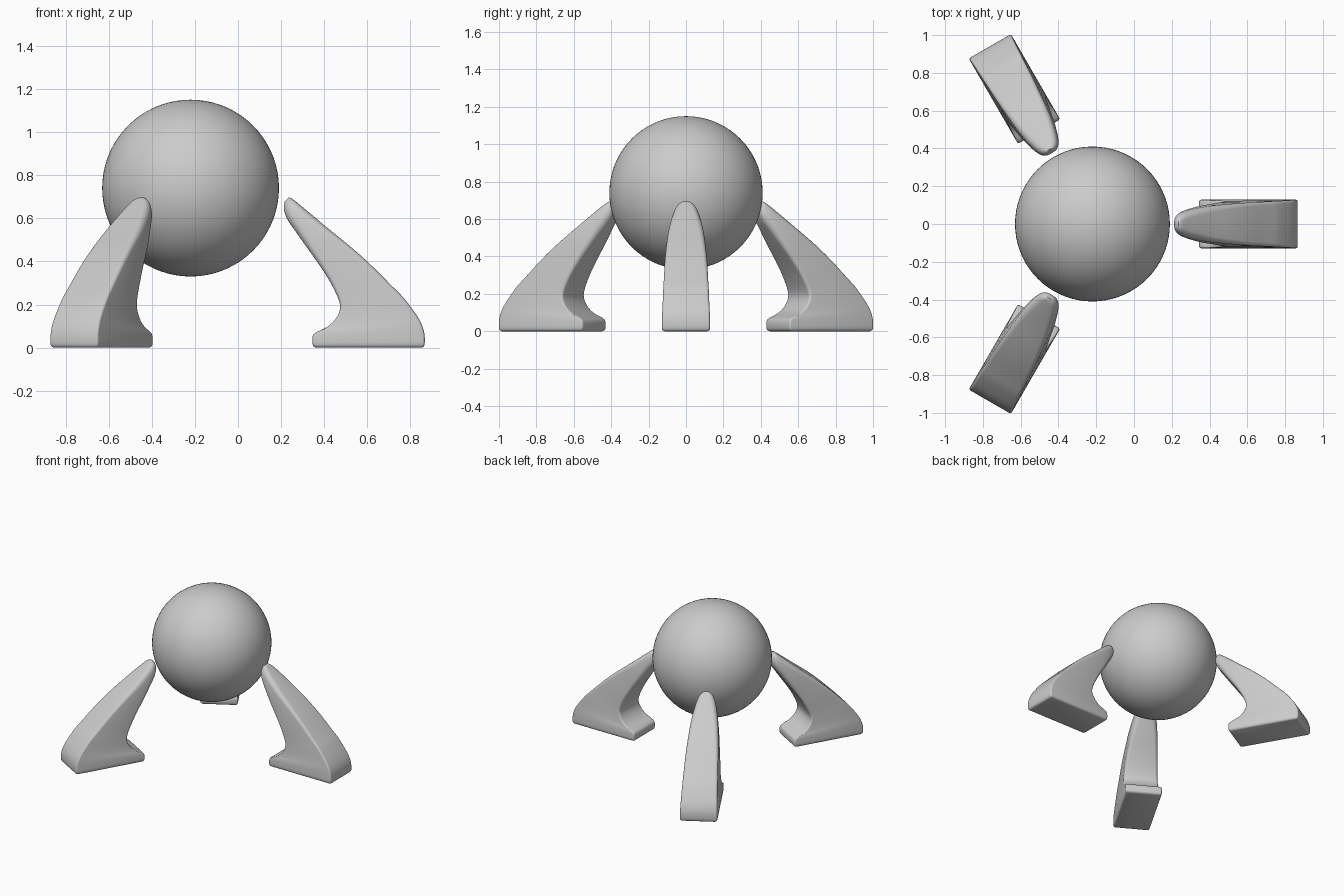
import bpy, bmesh, math
from mathutils import Vector

if "Cube" in bpy.data.objects:
    bpy.data.objects.remove(bpy.data.objects["Cube"])

CENTRE = Vector((-0.22, 0, 0))
grey = bpy.data.materials.new("plain grey")
grey.diffuse_color = (0.6, 0.6, 0.6, 1)
grey.use_nodes = True
grey.node_tree.nodes["Principled BSDF"].inputs["Base Color"].default_value = grey.diffuse_color

# Leg sections, floor to tip: outer x, z, inner x, z, half width, corner radius
SECTIONS = [
    (.852, .000, .360, .000, .116, .010),
    (.865, .012, .347, .012, .128, .012),
    (.865, .062, .347, .055, .128, .012),
    (.853, .105, .368, .074, .127, .013),
    (.832, .145, .415, .097, .125, .014),
    (.800, .190, .452, .132, .123, .015),
    (.760, .240, .473, .178, .121, .016),
    (.710, .290, .466, .225, .118, .018),
    (.615, .385, .430, .300, .113, .021),
    (.520, .470, .383, .375, .105, .025),
    (.430, .543, .330, .450, .096, .030),
    (.350, .610, .277, .525, .082, .036),
    (.285, .664, .232, .590, .064, .036),
    (.253, .690, .213, .640, .045, .030),
    (.236, .697, .217, .678, .020, .012),
]


def smooth_sections(rows, steps):
    """Catmull-Rom curve through the section values."""
    out = []
    for k in range(len(rows) - 1):
        a, b, c, d = (Vector(rows[min(max(k + j, 0), len(rows) - 1)]) for j in (-1, 0, 1, 2))
        for s in range(steps):
            t = s / steps
            out.append(0.5 * (2 * b + (c - a) * t + (2 * a - 5 * b + 4 * c - d) * t * t
                              + (3 * b - a - 3 * c + d) * t ** 3))
    out.append(Vector(rows[-1]))
    return out


def section_ring(bm, row, arc=5):
    """Rounded rectangle between the outer and inner profile points."""
    ox, oz, ix, iz, half, r = row
    outer, inner = Vector((ox, 0, oz)), Vector((ix, 0, iz))
    mid, axis = (outer + inner) / 2, (outer - inner).normalized()
    length = (outer - inner).length / 2
    r = min(r, length * .95, half * .95)
    ring = []
    for q, (sx, sy) in enumerate(((1, 1), (-1, 1), (-1, -1), (1, -1))):
        for j in range(arc + 1):
            a = (q + j / arc) * math.pi / 2
            u = sx * (length - r) + r * math.cos(a)
            v = sy * (half - r) + r * math.sin(a)
            ring.append(bm.verts.new(mid + axis * u + Vector((0, v, 0)) - CENTRE))
    return ring


def finish(obj, angle):
    obj.data.materials.append(grey)
    bpy.ops.object.select_all(action='DESELECT')
    obj.select_set(True)
    bpy.context.view_layer.objects.active = obj
    bpy.ops.object.shade_smooth_by_angle(angle=math.radians(angle))


# Ball
bpy.ops.mesh.primitive_uv_sphere_add(segments=72, ring_count=36, radius=0.41,
                                     location=CENTRE + Vector((0, 0, 0.74)))
ball = bpy.context.object
ball.name = "ball"
finish(ball, 60)

# Three curved legs around the ball
for name, turn in (("right_leg", 0), ("back_left_leg", 120), ("front_left_leg", 240)):
    bm = bmesh.new()
    rings = [section_ring(bm, row) for row in smooth_sections(SECTIONS, 3)]
    n = len(rings[0])
    for lo, hi in zip(rings, rings[1:]):
        for i in range(n):
            bm.faces.new((lo[i], lo[(i + 1) % n], hi[(i + 1) % n], hi[i]))
    bm.faces.new(rings[0][::-1])
    bm.faces.new(rings[-1])
    bmesh.ops.recalc_face_normals(bm, faces=bm.faces)
    mesh = bpy.data.meshes.new(name)
    bm.to_mesh(mesh)
    bm.free()
    leg = bpy.data.objects.new(name, mesh)
    bpy.context.collection.objects.link(leg)
    leg.location = CENTRE
    leg.rotation_euler.z = math.radians(turn)
    finish(leg, 45)
